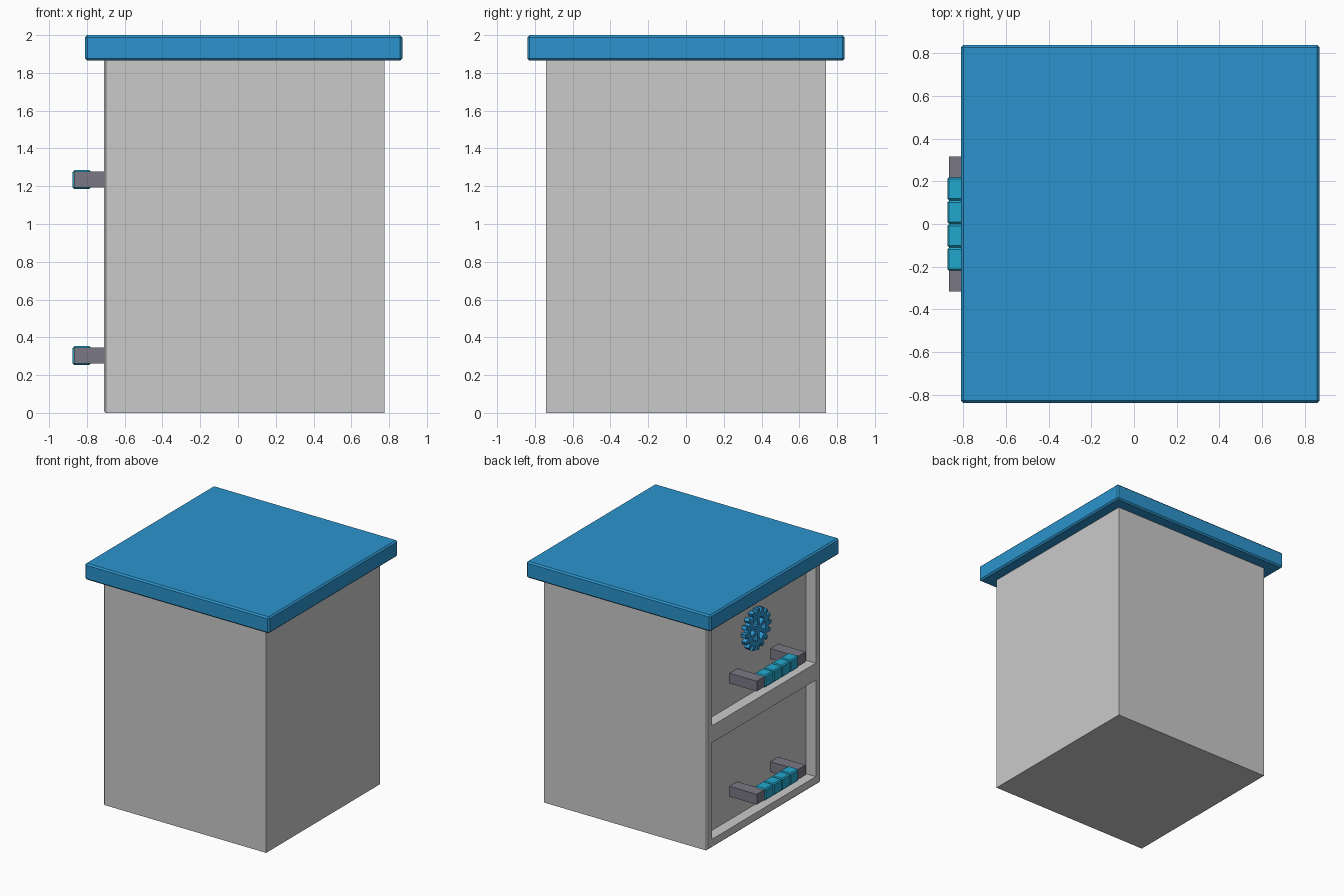
import bpy, bmesh, math
from mathutils import Vector, Matrix

cube = bpy.data.objects.get("Cube")
if cube:
    bpy.data.objects.remove(cube, do_unlink=True)


def material(name, r, g, b):
    m = bpy.data.materials.new(name)
    m.use_nodes = True
    m.diffuse_color = (r, g, b, 1)
    bsdf = next(n for n in m.node_tree.nodes if n.type == 'BSDF_PRINCIPLED')
    bsdf.inputs["Base Color"].default_value = (r, g, b, 1)
    return m


light_grey = material("light grey", 0.59, 0.59, 0.59)
blue = material("blue", 0.025, 0.295, 0.61)
teal = material("teal", 0.016, 0.39, 0.61)
dark_grey = material("dark grey", 0.195, 0.19, 0.235)


def finish(name, bm, mat):
    mesh = bpy.data.meshes.new(name)
    bm.to_mesh(mesh)
    bm.free()
    mesh.materials.append(mat)
    obj = bpy.data.objects.new(name, mesh)
    bpy.context.collection.objects.link(obj)
    return obj


def add_box(bm, x, y, z, turn=Matrix()):
    """Add a box given (low, high) along each axis."""
    size = [b - a for a, b in (x, y, z)]
    mid = [(a + b) / 2 for a, b in (x, y, z)]
    bmesh.ops.create_cube(bm, size=1, matrix=turn @ Matrix.Translation(mid) @ Matrix.Diagonal((*size, 1)))


def box(name, x, y, z, mat, bevel=0):
    bm = bmesh.new()
    add_box(bm, x, y, z)
    if bevel:
        bmesh.ops.bevel(bm, geom=bm.edges[:], offset=bevel, segments=1, affect='EDGES')
    return finish(name, bm, mat)


# Cabinet with two recessed drawer fronts
FRONT, PANEL = -0.71, -0.62
openings = [(0.07, 0.865), (1.005, 1.80)]
bm = bmesh.new()
add_box(bm, (FRONT, 0.775), (-0.74, 0.74), (0, 1.87))
rim = [e for e in bm.edges if all(v.co.x < FRONT + 0.01 for v in e.verts)]
bmesh.ops.bevel(bm, geom=rim, offset=0.01, segments=1, affect='EDGES')
cuts = [((0, y, 0), (0, 1, 0)) for y in (-0.675, 0.675)]
cuts += [((0, 0, z), (0, 0, 1)) for pair in openings for z in pair]
for point, normal in cuts:
    bmesh.ops.bisect_plane(bm, geom=bm.verts[:] + bm.edges[:] + bm.faces[:],
                           plane_co=point, plane_no=normal)
bm.normal_update()
holes = []
for f in bm.faces:
    c = f.calc_center_median()
    if f.normal.x < -0.99 and abs(c.y) < 0.6 and any(a < c.z < b for a, b in openings):
        holes.append(f)
sunk = bmesh.ops.extrude_face_region(bm, geom=holes)["geom"]
bmesh.ops.delete(bm, geom=[f for f in holes if f.is_valid], context='FACES_ONLY')
bmesh.ops.translate(bm, vec=(PANEL - FRONT, 0, 0),
                    verts=[v for v in sunk if isinstance(v, bmesh.types.BMVert)])
bmesh.ops.recalc_face_normals(bm, faces=bm.faces[:])
bmesh.ops.dissolve_limit(bm, angle_limit=0.01, verts=bm.verts[:], edges=bm.edges[:])
finish("cabinet", bm, light_grey)

# Lid
box("lid", (-0.81, 0.87), (-0.84, 0.84), (1.865, 2.0), blue, 0.012)

# Handles: two posts, a core bar and four grip segments
for label, z in (("lower", 0.303), ("upper", 1.235)):
    height = (z - 0.042, z + 0.042)
    for side, s in (("left", -1), ("right", 1)):
        ends = sorted((s * 0.215, s * 0.317))
        box(f"{label}_handle_post_{side}", (-0.867, PANEL + 0.01), ends, height, dark_grey)
    box(f"{label}_handle_bar", (-0.86, -0.79), (-0.22, 0.22), (z - 0.035, z + 0.035), dark_grey)
    for i in range(4):
        y = -0.22 + i * 0.11
        box(f"{label}_handle_grip_{i + 1}", (-0.875, -0.778), (y, y + 0.11),
            (z - 0.05, z + 0.05), teal, 0.009)

# Toothed wheel ornament on the upper drawer
bm = bmesh.new()
AXIS, DEPTH = Vector((0, 0, 1.53)), (-0.66, PANEL + 0.01)
COUNT = 32
loops = []
for x in DEPTH:
    for radius in (0.095, 0.135):
        loops.append([bm.verts.new(AXIS + Vector((x, radius * math.cos(a), radius * math.sin(a))))
                      for a in (math.tau * i / COUNT for i in range(COUNT))])
for a, b in ((0, 1), (1, 3), (3, 2), (2, 0)):
    for i in range(COUNT):
        j = (i + 1) % COUNT
        bm.faces.new((loops[a][i], loops[a][j], loops[b][j], loops[b][i]))


def spin(angle):
    return Matrix.Translation(AXIS) @ Matrix.Rotation(angle, 4, 'X')


for i in range(16):
    add_box(bm, DEPTH, (-0.015, 0.015), (0.128, 0.168), spin(math.tau * i / 16))
for i in range(6):
    add_box(bm, DEPTH, (-0.014, 0.014), (0.02, 0.1), spin(math.tau * i / 6))
bmesh.ops.create_cone(bm, cap_ends=True, segments=16, radius1=0.04, radius2=0.04, depth=0.05,
                      matrix=Matrix.Translation((-0.635, 0, 1.53)) @ Matrix.Rotation(math.pi / 2, 4, 'Y'))
bmesh.ops.recalc_face_normals(bm, faces=bm.faces[:])
finish("toothed_wheel", bm, blue)
